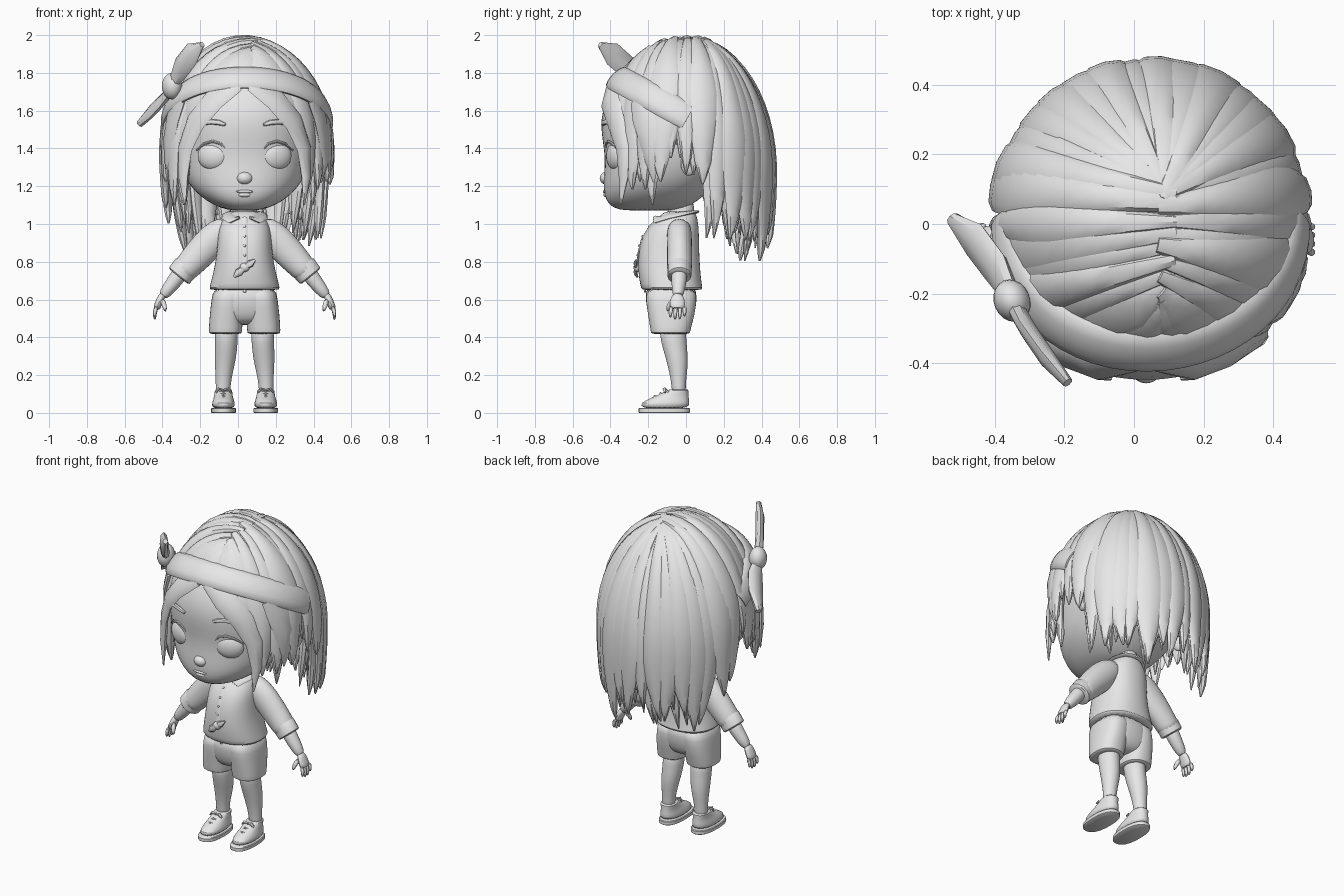
import bpy, bmesh, math, random
from mathutils import Vector

random.seed(4)
CX = 0.035                      # body axis
TOP = 1.975                     # top of the hair dome
HEAD = Vector((0, 0, 1.4))
grey = bpy.data.materials.new("plain_grey")
grey.diffuse_color = (0.8, 0.8, 0.8, 1)


def skin(name, rings, closed=True, sub=0):
    """Join rings of points into a capped tube."""
    bm = bmesh.new()
    vs = [[bm.verts.new((p[0] + CX, p[1], p[2])) for p in r] for r in rings]
    n = len(vs[0])
    for a, b in zip(vs, vs[1:]):
        for i in range(n):
            j = (i + 1) % n
            bm.faces.new((a[i], a[j], b[j], b[i]))
    if closed:
        bm.faces.new(vs[0])
        bm.faces.new(vs[-1])
    bmesh.ops.recalc_face_normals(bm, faces=bm.faces)
    me = bpy.data.meshes.new(name)
    bm.to_mesh(me)
    bm.free()
    me.materials.append(grey)
    ob = bpy.data.objects.new(name, me)
    bpy.context.collection.objects.link(ob)
    if sub:
        ob.modifiers.new("smooth", 'SUBSURF').levels = sub
    return ob


def loft(name, rows, x=0, e=2.0, n=24, sub=1):
    """Stack horizontal rounded sections: (z, half width, front y, back y[, x])."""
    f = lambda v: math.copysign(abs(v) ** (2 / e), v)
    rings = []
    for row in rows:
        z, hx, y0, y1 = row[:4]
        cx = row[4] if len(row) > 4 else x
        rings.append([(cx + hx * f(math.cos(i * math.tau / n)),
                       (y0 + y1) / 2 + (y1 - y0) / 2 * f(math.sin(i * math.tau / n)), z) for i in range(n)])
    return skin(name, rings, sub=sub)


def sweep(name, pts, widths, thick, out=None, n=8, sub=0):
    """Sweep an oval along points; thick=None makes it round; flat side faces outwards."""
    pts = [Vector(p) for p in pts]
    rings = []
    for i, p in enumerate(pts):
        t = (pts[min(i + 1, len(pts) - 1)] - pts[max(i - 1, 0)]).normalized()
        o = out if out is not None else p - HEAD
        side = t.cross(o).normalized()
        nor = side.cross(t).normalized()
        w = widths[i] if isinstance(widths, (list, tuple)) else widths
        h = w if thick is None else min(thick, w)
        rings.append([p + side * w * math.cos(k * math.tau / n) + nor * h * math.sin(k * math.tau / n)
                      for k in range(n)])
    return skin(name, rings, sub=sub)


def ball(name, loc, r, rz=0.0):
    bpy.ops.mesh.primitive_uv_sphere_add(segments=20, ring_count=12, radius=1,
                                         location=(loc[0] + CX, loc[1], loc[2]), rotation=(0, 0, rz))
    ob = bpy.context.object
    ob.name, ob.scale = name, r
    ob.data.materials.append(grey)
    return ob


FRONT = Vector((0, -1, 0))

# Head, neck and face
loft("head", [(1.07, .06, -.33, -.06), (1.085, .13, -.385, -.0), (1.12, .20, -.425, .06),
              (1.18, .275, -.437, .13), (1.25, .318, -.437, .20), (1.35, .352, -.428, .29),
              (1.45, .37, -.445, .35), (1.55, .376, -.455, .37), (1.65, .365, -.43, .36),
              (1.75, .32, -.375, .33), (1.85, .24, -.28, .25), (1.91, .14, -.16, .15),
              (1.93, .05, -.06, .06)], e=2.25, n=32)
loft("neck", [(.98, .07, -.11, .05), (1.05, .062, -.095, .04), (1.14, .065, -.10, .05)])
ball("nose", (0, -.414, 1.242), (.045, .043, .036))
ball("upper_lip", (0, -.426, 1.172), (.048, .014, .009))
ball("lower_lip", (0, -.420, 1.155), (.036, .017, .014))
for s in (1, -1):
    ball("eye", (s * .17, -.374, 1.36), (.083, .042, .074), s * .38)
    sweep("upper_lid", [(s * .09, -.418, 1.385), (s * .125, -.421, 1.425), (s * .17, -.41, 1.438),
                        (s * .215, -.39, 1.425), (s * .255, -.353, 1.39)], [.004, .007, .008, .007, .004], None, FRONT)
    sweep("eyebrow", [(s * .10, -.441, 1.525), (s * .135, -.436, 1.537), (s * .175, -.421, 1.541),
                      (s * .22, -.398, 1.535), (s * .265, -.363, 1.515)], [.008, .014, .014, .012, .003], .012, FRONT)
    ball("ear", (s * .36, .015, 1.32), (.028, .045, .065), s * -.4)


# Hair: strands run over a dome and then hang down
def side_scale(c):
    return 1.0 if c > 0 else 1 + .06 * c


def strand(a, tip, scale, drift):
    b = abs((math.degrees(a) - 90 + 180) % 360 - 180)          # 0 back, 180 front
    k = min(max((b - 70) / 80, 0), 1)
    root = Vector((.055, .09 - .31 * k))
    ry = .45 if math.sin(a) > 0 else .43
    power = 2 + .35 * max(0, -math.sin(a))
    wide = 1.39 - .11 * max(0, math.sin(a))                    # level where the dome is widest
    top = wide + (TOP - wide) * (1 - (1 - scale) * .6)

    def place(aa, s, drop):
        m = scale * (1 - .09 * drop * drop)
        edge = Vector((.455 * m * math.cos(aa) * side_scale(math.cos(aa)), .01 + ry * m * math.sin(aa)))
        return root.lerp(edge, s)
    pts = []
    for i in range(13):
        p = place(a, math.sin(math.radians(-3.5 + i * 7.5)), 0)
        r = math.hypot(p.x / (.455 * scale * side_scale(math.cos(a))), (p.y - .01) / (ry * scale))
        pts.append((p.x, p.y, wide + (top - wide) * math.sqrt(max(0, 1 - r ** power))))
    for i in range(1, 16):
        d = i / 15
        p = place(a + drift * d * d, 1, d)
        pts.append((p.x, p.y, wide - (wide - .77) * d))
    return [q for i, q in enumerate(pts) if q[2] >= tip or i < 3]


def tip_height(b):
    for limit, z in ((60, .85), (72, .92), (82, 1.10), (97, 1.29), (118, 1.25), (138, 1.12)):
        if b < limit:
            return z
    return 1.74


def lock(name, deg, scale, half, tip, drift=0.0, thick=.022):
    pts = strand(math.radians(deg), tip, scale, drift)
    m = len(pts) - 1
    ws = []
    for i in range(m + 1):
        u = i / m
        ws.append(half * min(.3 + 1.5 * u, 1) * (1 - .93 * max(0, (u - .5) / .5) ** 1.6 * (tip < 1.6)))
    sweep(name, pts, ws, thick)


# scalp shell below the strands
N = 48
cols = []
for i in range(N):
    d = i * 360 / N
    b = abs((d - 90 + 180) % 360 - 180)
    low = 1.02 if b < 60 else 1.36 if b < 118 else 1.46 if b < 128 else 1.58 if b < 140 else 1.70
    pts = [Vector(p) for p in strand(math.radians(d), low, .96, 0)][1:]
    cols.append([pts[round(j * (len(pts) - 1) / 14)] for j in range(15)])
shell = skin("scalp_hair", [[c[j] for c in cols] for j in range(15)], closed=False)
shell.modifiers.new("thickness", 'SOLIDIFY').thickness = .015
sweep("parting", [(.055, .13, 1.95), (.055, .06, 1.955), (.055, -.06, 1.95), (.055, -.16, 1.92),
                  (.055, -.25, 1.86)], [.02, .035, .035, .035, .03], .012)

# outer and inner layers of locks all round
for layer, (count, scale, half) in enumerate(((34, 1.0, .070), (32, .94, .052), (24, .86, .045))):
    for i in range(count):
        deg = 360 * (i + .5 * layer) / count + random.uniform(-2, 2)
        b = abs((deg - 90 + 180) % 360 - 180)
        if layer == 2 and b > 72 or layer == 1 and b > 135:
            continue
        tip = tip_height(b) + random.uniform(-.06, .09) * (b < 138)
        lock("hair_lock", deg, scale + random.uniform(-.02, .02), half * random.uniform(.8, 1.25), tip,
             random.uniform(-.14, .14) * (b < 100))
# fringe edges sweeping from the parting to the temples
for s in (1, -1):
    sweep("fringe", [(s * .04, -.39, 1.74), (s * .16, -.405, 1.66), (s * .26, -.37, 1.54), (s * .315, -.335, 1.40),
                     (s * .325, -.33, 1.25), (s * .315, -.345, 1.10)], [.05, .07, .065, .05, .032, .004], .02)
    m = 1 if s > 0 else .95
    sweep("side_wisp", [(s * m * .36, -.24, 1.66), (s * m * .40, -.215, 1.56), (s * m * .42, -.19, 1.45),
                        (s * m * .425, -.18, 1.33), (s * m * .405, -.17, 1.22)], [.06, .075, .065, .04, .004], .018)

# Headband with side knot
arc = [math.radians(-182 + i * 184 / 28) for i in range(29)]
sweep("headband", [(.432 * math.cos(a) * side_scale(math.cos(a)), .365 * math.sin(a), 1.575 - .20 * math.sin(a))
                   for a in arc], .077, .03, n=12)
ball("band_knot", (-.385, -.22, 1.73), (.052, .062, .07), .4)
sweep("band_tail_low", [(-.385, -.21, 1.71), (-.43, -.13, 1.66), (-.49, -.05, 1.60), (-.555, .015, 1.53)],
      [.03, .062, .065, .02], .024, Vector((-.6, -.3, .6)))
sweep("band_tail_high", [(-.375, -.24, 1.75), (-.335, -.31, 1.83), (-.28, -.39, 1.90), (-.225, -.455, 1.95)],
      [.03, .065, .065, .015], .025, Vector((-.5, -.6, .1)))

# Shirt
loft("shirt", [(.65, .185, -.235, .087), (.655, .19, -.238, .09), (.71, .175, -.25, .08), (.78, .158, -.256, .075),
               (.87, .146, -.25, .07), (.95, .142, -.225, .07), (1.01, .128, -.175, .065), (1.05, .09, -.13, .055),
               (1.07, .07, -.11, .045)], e=2.3)
sweep("placket", [(0, -.148, 1.035), (0, -.195, .98), (0, -.232, .92), (0, -.25, .85), (0, -.256, .78)],
      .018, .006, FRONT)
for z, y in ((.985, -.196), (.935, -.229), (.885, -.247), (.835, -.256)):
    ball("button", (0, y, z), (.007, .006, .007))
ball("shirt_knot", (0, -.258, .77), (.026, .02, .024))
sweep("knot_end_high", [(0, -.262, .77), (.03, -.268, .79), (.055, -.262, .81)], [.012, .02, .006], .01, FRONT)
sweep("knot_end_low", [(0, -.262, .77), (-.03, -.268, .745), (-.055, -.258, .72)], [.012, .022, .006], .01, FRONT)
for s in (1, -1):
    sweep("collar", [(0, .05, 1.062), (s * .06, .035, 1.062), (s * .092, -.02, 1.055), (s * .092, -.09, 1.042),
                     (s * .06, -.152, 1.022), (s * .03, -.165, 1.035)], [.024, .026, .03, .034, .036, .012], .009,
          Vector((s * .4, -.4, 1)))
    sweep("sleeve", [(s * .07, -.035, .995), (s * .135, -.035, .95), (s * .195, -.035, .89), (s * .255, -.033, .825),
                     (s * .31, -.035, .765), (s * .338, -.035, .733)], [.06, .085, .088, .082, .072, .067],
          .068, FRONT, n=14, sub=1)
    sweep("sleeve_cuff", [(s * .306, -.035, .775), (s * .311, -.035, .77), (s * .346, -.035, .727),
                          (s * .35, -.035, .722)], [.064, .072, .069, .058], .064, FRONT, n=16)

    # Arm and hand
    sweep("forearm", [(s * .32, -.035, .77), (s * .365, -.037, .705), (s * .405, -.04, .655), (s * .438, -.043, .612)],
          [.046, .043, .036, .027], None, FRONT, n=12, sub=1)
    sweep("palm", [(s * .43, -.043, .63), (s * .445, -.045, .605), (s * .46, -.046, .57), (s * .468, -.046, .548)],
          [.026, .038, .044, .036], .02, Vector((s, 0, .4)), n=12, sub=1)
    for k in range(4):
        y = -.083 + k * .025
        drop = (.0, -.012, -.01, .006)[k]
        sweep("finger", [(s * .463, y * .9, .565), (s * .478, y, .535 + drop / 2), (s * .474, y, .502 + drop)],
              [.013, .012, .007], None, FRONT, n=8, sub=1)
    sweep("thumb", [(s * .437, -.065, .60), (s * .425, -.092, .57), (s * .418, -.098, .535)], [.016, .015, .008],
          None, FRONT, n=8, sub=1)

    # Shorts leg, leg and shoe
    loft("shorts_leg", [(.418, .078, -.175, .012, s * .102), (.42, .088, -.187, .022, s * .102),
                        (.45, .089, -.19, .027, s * .101), (.52, .089, -.202, .047, s * .096),
                        (.60, .088, -.214, .058, s * .088), (.67, .085, -.214, .054, s * .08)], e=2.4)
    loft("leg", [(.08, .04, -.075, .002, s * .115), (.14, .039, -.076, -.002, s * .114), (.21, .046, -.088, .006, s * .109),
                 (.29, .059, -.108, .014, s * .102), (.37, .06, -.133, .002, s * .096),
                 (.47, .066, -.15, .005, s * .096)], n=16)
    loft("shoe_sole", [(0, .062, -.248, .018), (.003, .066, -.252, .022), (.022, .066, -.252, .022),
                       (.026, .062, -.247, .018)], x=s * .112, e=2.4, sub=0)
    loft("shoe_upper", [(.02, .063, -.247, .02), (.055, .061, -.238, .018), (.078, .052, -.19, .016),
                        (.10, .047, -.135, .013), (.122, .047, -.095, .014), (.124, .04, -.085, .008)],
         x=s * .112, e=2.2)
    for y, z in ((-.165, .088), (-.135, .103), (-.105, .121)):
        sweep("shoe_lace", [(s * .112 - .035, y + .015, z - .014), (s * .112, y, z), (s * .112 + .035, y + .015, z - .014)],
              .007, None, Vector((0, -.5, 1)))
    for q in (1, -1):
        sweep("lace_loop", [(s * .112, -.105, .122), (s * .112 + q * .025, -.115, .128), (s * .112 + q * .04, -.11, .108)],
              [.005, .01, .005], .006, Vector((0, -.5, 1)))

# Shorts body
loft("shorts_seat", [(.465, .05, -.13, -.02), (.48, .12, -.175, .02), (.52, .165, -.2, .045), (.60, .172, -.217, .061),
                     (.69, .16, -.215, .055)], e=2.4)
ball("shorts_button", (0, -.217, .645), (.009, .006, .009))

# Smooth shading with crisp edges
bpy.ops.object.select_all(action='SELECT')
bpy.context.view_layer.objects.active = bpy.data.objects["head"]
bpy.ops.object.shade_smooth_by_angle(angle=math.radians(40))
